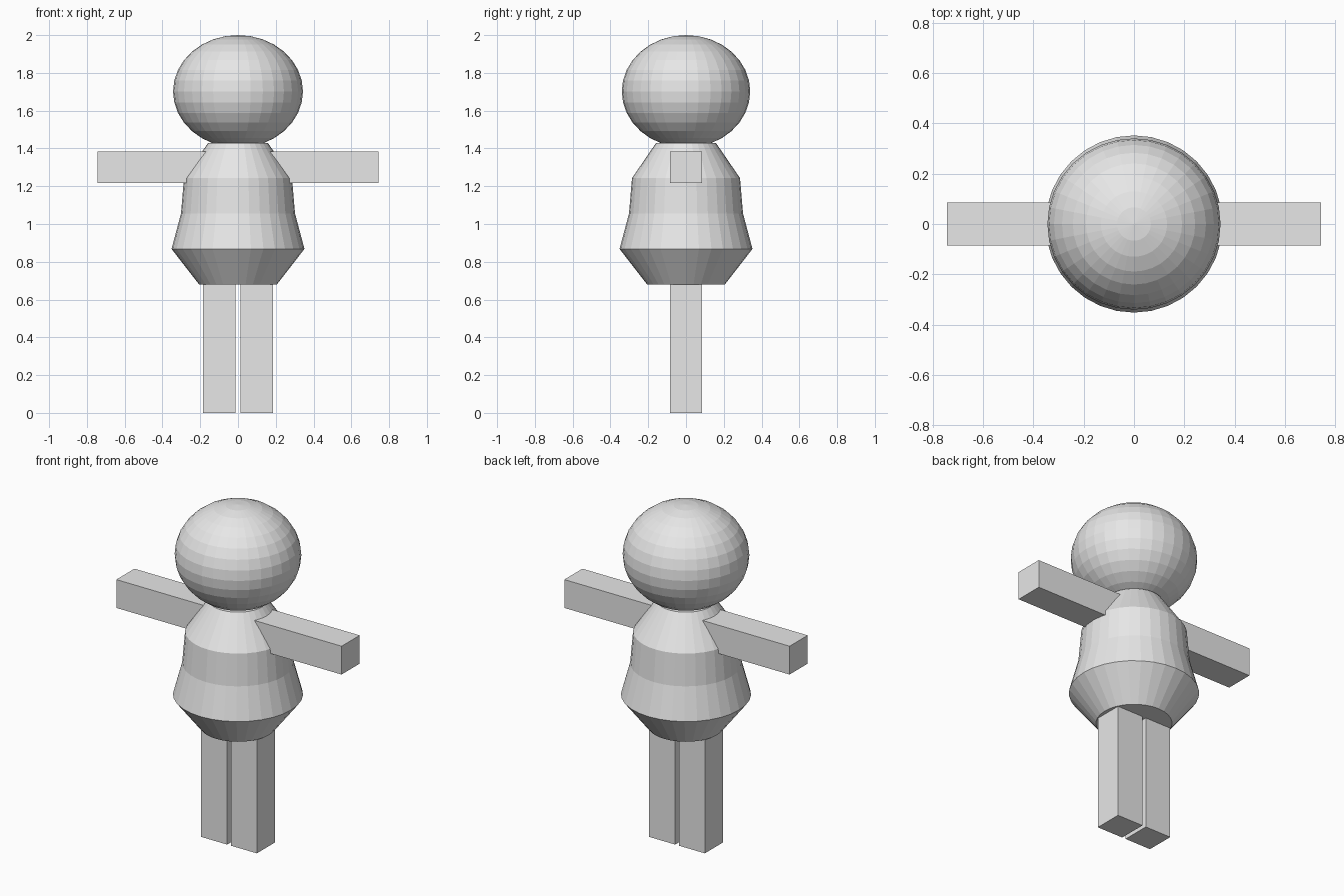
import bpy, bmesh, math
from mathutils import Matrix

if "Cube" in bpy.data.objects:
    bpy.data.objects.remove(bpy.data.objects["Cube"])

grey = bpy.data.materials.new("plain grey")
grey.diffuse_color = (0.8, 0.8, 0.8, 1)
grey.use_nodes = True
grey.node_tree.nodes["Principled BSDF"].inputs["Base Color"].default_value = grey.diffuse_color


def add_object(name, bm):
    bmesh.ops.recalc_face_normals(bm, faces=bm.faces)
    mesh = bpy.data.meshes.new(name)
    bm.to_mesh(mesh)
    bm.free()
    mesh.materials.append(grey)
    obj = bpy.data.objects.new(name, mesh)
    bpy.context.collection.objects.link(obj)


def box(name, low, high):
    size = [h - l for l, h in zip(low, high)]
    mid = [(h + l) / 2 for l, h in zip(low, high)]
    bm = bmesh.new()
    bmesh.ops.create_cube(bm, size=1, matrix=Matrix.Translation(mid) @ Matrix.Diagonal((*size, 1)))
    add_object(name, bm)


def lathe(name, profile, sides=32):
    bm = bmesh.new()
    rings = [[bm.verts.new((r * math.cos(2 * math.pi * i / sides),
                            r * math.sin(2 * math.pi * i / sides), z))
              for i in range(sides)] for r, z in profile]
    for a, b in zip(rings, rings[1:]):
        for i in range(sides):
            j = (i + 1) % sides
            bm.faces.new((a[i], a[j], b[j], b[i]))
    bm.faces.new(rings[0])
    bm.faces.new(rings[-1])
    add_object(name, bm)


# Faceted, slightly flattened head
bm = bmesh.new()
bmesh.ops.create_uvsphere(bm, u_segments=32, v_segments=16, radius=1,
                          matrix=Matrix.Translation((0, 0, 1.702)) @ Matrix.Diagonal((0.344, 0.34, 0.298, 1)))
add_object("head", bm)

# Flared body, capped at both ends
lathe("body", [(0.206, 0.68), (0.352, 0.868), (0.302, 1.055), (0.286, 1.243), (0.158, 1.43)])

# Square arms and legs on both sides
for side, s in (("left", -1), ("right", 1)):
    for part, x0, x1, z0, z1 in (("arm", 0.08, 0.743, 1.216, 1.385),
                                 ("leg", 0.012, 0.184, 0.0, 0.69)):
        xs = sorted((s * x0, s * x1))
        box(f"{side}_{part}", (xs[0], -0.085, z0), (xs[1], 0.085, z1))
